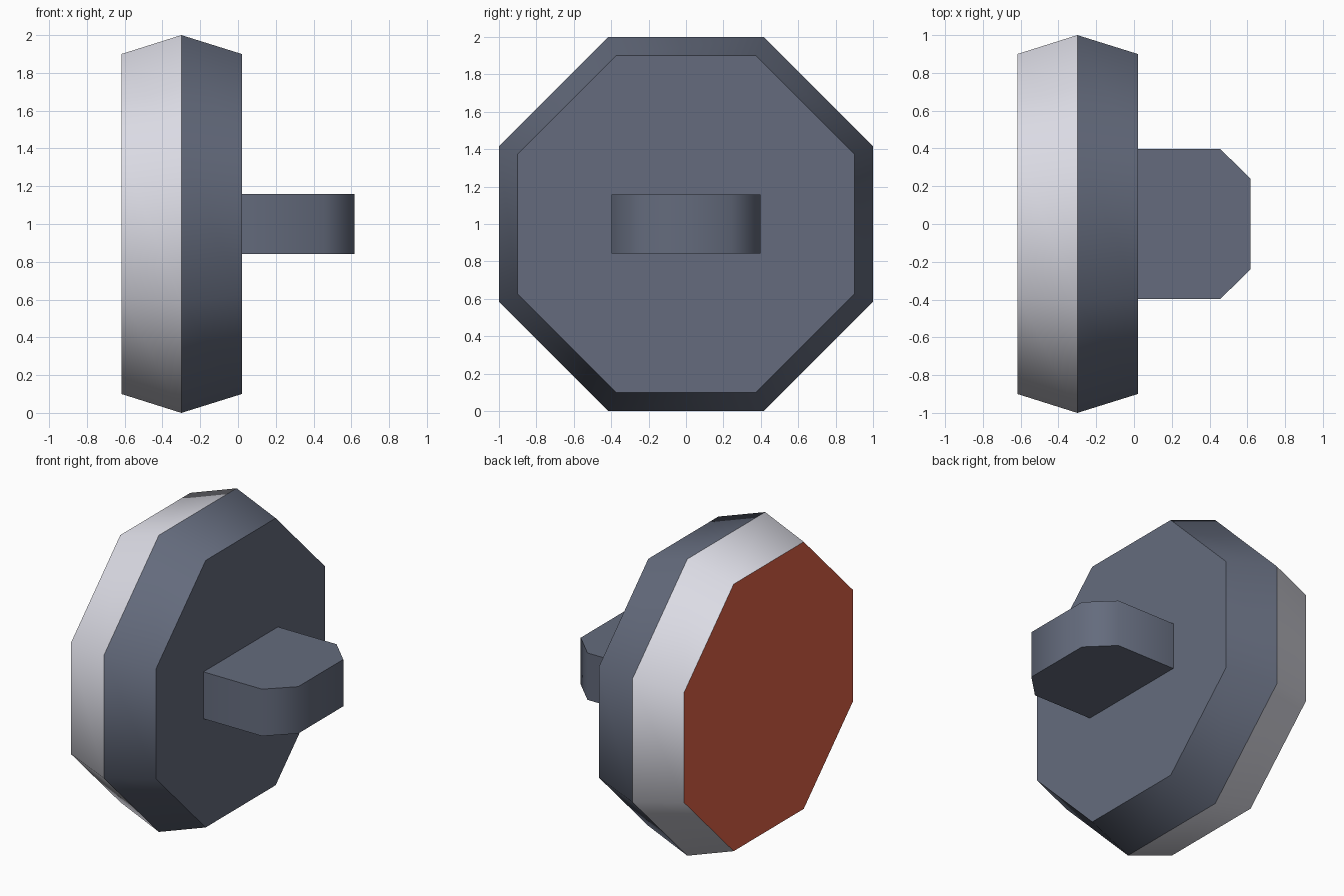
import bpy, bmesh, math

if "Cube" in bpy.data.objects:
    bpy.data.objects.remove(bpy.data.objects["Cube"])


def material(name, rgb):
    m = bpy.data.materials.new(name)
    m.diffuse_color = (*rgb, 1)
    m.use_nodes = True
    m.node_tree.nodes["Principled BSDF"].inputs["Base Color"].default_value = m.diffuse_color
    return m


slate = material("slate grey", (0.128, 0.148, 0.205))
pale = material("pale grey", (0.72, 0.72, 0.79))
red = material("brick red", (0.76, 0.125, 0.065))


def loft(name, rings, mats, side_mat, cap_mats):
    """Join equal-length point rings into a closed solid; caps stay crisp."""
    bm = bmesh.new()
    vs = [[bm.verts.new(p) for p in r] for r in rings]
    n = len(vs[0])
    for k in range(len(vs) - 1):
        for i in range(n):
            j = (i + 1) % n
            f = bm.faces.new((vs[k][i], vs[k][j], vs[k + 1][j], vs[k + 1][i]))
            f.material_index = side_mat[k]
            f.smooth = True
    for ring, mi in ((vs[0], cap_mats[0]), (vs[-1], cap_mats[1])):
        bm.faces.new(ring).material_index = mi
    bmesh.ops.recalc_face_normals(bm, faces=bm.faces)
    # ring edges are sharp, edges running between rings are smooth
    for r in vs:
        for i in range(n):
            bm.edges.get((r[i], r[(i + 1) % n])).smooth = False
    me = bpy.data.meshes.new(name)
    bm.to_mesh(me)
    bm.free()
    for m in mats:
        me.materials.append(m)
    ob = bpy.data.objects.new(name, me)
    bpy.context.collection.objects.link(ob)
    return ob


def octagon(x, apothem):
    r = apothem / math.cos(math.pi / 8)
    angles = [math.pi / 8 + i * math.pi / 4 for i in range(8)]
    return [(x, r * math.cos(a), 1 + r * math.sin(a)) for a in angles]


# Eight-sided disc: red face, pale front bevel, slate rear bevel and back
loft("disc", [octagon(-0.617, 0.9), octagon(-0.30, 1.0), octagon(0.02, 0.9)],
     [slate, pale, red], [1, 0], [2, 0])

# Tab with clipped corners behind the disc
half = [(0.015, -0.397), (0.457, -0.397), (0.617, -0.24)]
profile = half + [(x, -y) for x, y in reversed(half)]
tab = loft("tab", [[(x, y, z) for x, y in profile] for z in (0.842, 1.158)],
           [slate], [0], [0, 0])
# keep the root corners of the tab sharp
for e in tab.data.edges:
    if all(tab.data.vertices[v].co.x < 0.1 for v in e.vertices):
        e.use_edge_sharp = True
